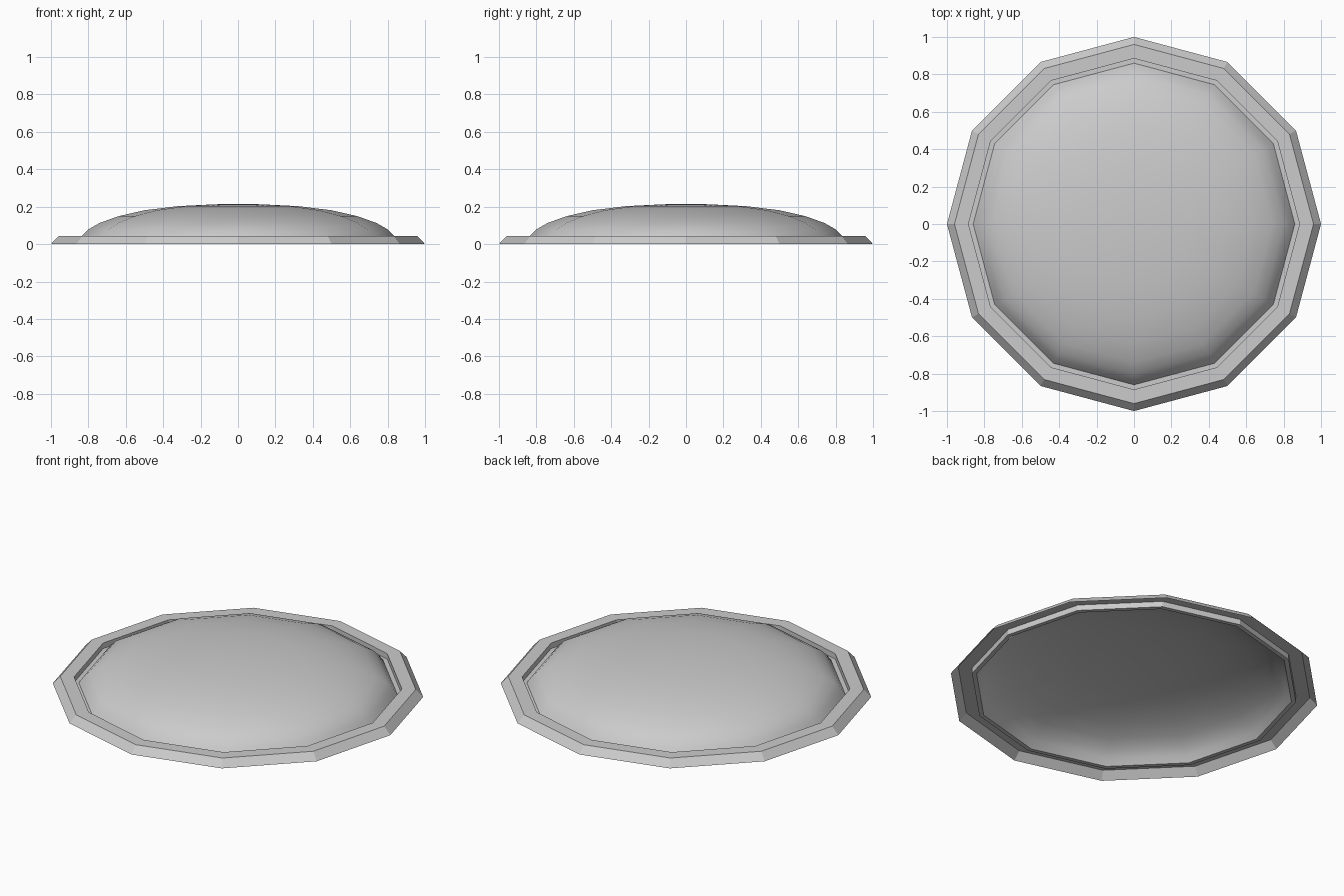
import bpy, bmesh
from math import cos, sin, pi

if "Cube" in bpy.data.objects:
    bpy.data.objects.remove(bpy.data.objects["Cube"])

SIDES = 12


def lathe(name, profile, smooth):
    """Revolve (radius, height) points into an open 12-sided shell."""
    bm = bmesh.new()
    rings = []
    for r, z in profile:
        if r == 0:
            rings.append([bm.verts.new((0, 0, z))] * SIDES)
        else:
            rings.append([bm.verts.new((r * cos(2 * pi * i / SIDES),
                                        r * sin(2 * pi * i / SIDES), z))
                          for i in range(SIDES)])
    for a, b in zip(rings, rings[1:]):
        for i in range(SIDES):
            j = (i + 1) % SIDES
            quad = [a[i], a[j], b[j], b[i]]
            face = bm.faces.new(list(dict.fromkeys(quad)))
            face.smooth = smooth
    mesh = bpy.data.meshes.new(name)
    bm.to_mesh(mesh)
    bm.free()
    obj = bpy.data.objects.new(name, mesh)
    bpy.context.collection.objects.link(obj)
    return obj


# Rim: bevelled outside, flat top, inner wall and narrow groove floor, open below
lathe("rim", [(1.0, 0.0), (0.96, 0.043), (0.885, 0.043),
              (0.885, 0.01), (0.86, 0.01)], False)

# Shallow domed cover, smooth shaded
lathe("dome", [(0.86, 0.01), (0.835, 0.045), (0.80, 0.079), (0.74, 0.113),
               (0.64, 0.149), (0.50, 0.181), (0.32, 0.203), (0.12, 0.213),
               (0.0, 0.214)], True)
